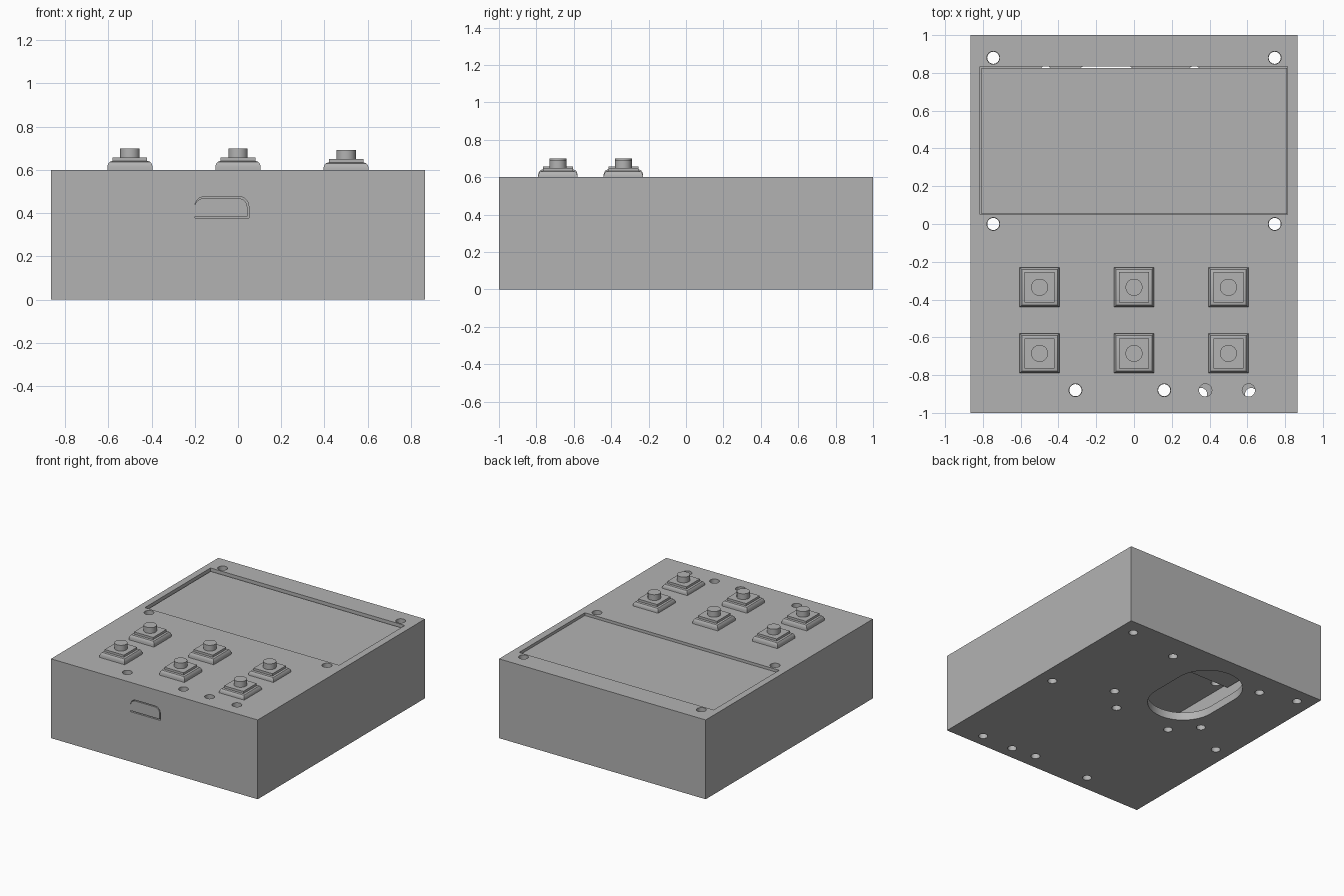
import bpy
import bmesh
from math import cos, sin, pi
from mathutils import Matrix, Vector

cube = bpy.data.objects.get("Cube")
if cube:
    bpy.data.objects.remove(cube, do_unlink=True)

grey = bpy.data.materials.new("plain grey")
grey.use_nodes = True
grey.diffuse_color = (0.45, 0.45, 0.45, 1)
grey.node_tree.nodes["Principled BSDF"].inputs["Base Color"].default_value = (0.45, 0.45, 0.45, 1)


def finish(name, bm):
    bmesh.ops.recalc_face_normals(bm, faces=bm.faces)
    mesh = bpy.data.meshes.new(name)
    bm.to_mesh(mesh)
    bm.free()
    mesh.materials.append(grey)
    obj = bpy.data.objects.new(name, mesh)
    bpy.context.collection.objects.link(obj)
    return obj


def add_prism(bm, points, low, high):
    """Extrude a flat outline from one height to another."""
    face = bm.faces.new([bm.verts.new((x, y, low)) for x, y in points])
    top = bmesh.ops.extrude_face_region(bm, geom=[face])["geom"]
    verts = [v for v in top if isinstance(v, bmesh.types.BMVert)]
    bmesh.ops.translate(bm, verts=verts, vec=(0, 0, high - low))


def rect(x0, x1, y0, y1):
    return [(x0, y0), (x1, y0), (x1, y1), (x0, y1)]


def arc(cx, cy, radius, start, end, steps):
    angles = [start + (end - start) * i / steps for i in range(steps + 1)]
    return [(cx + radius * cos(a), cy + radius * sin(a)) for a in angles]


def circle(cx, cy, radius):
    return arc(cx, cy, radius, 0, 2 * pi, 32)[:-1]


def prism(name, outlines, low, high):
    bm = bmesh.new()
    for points in outlines:
        add_prism(bm, points, low, high)
    return finish(name, bm)


def cut(obj, cutter):
    """Subtract the cutter, keep the result, drop the cutter."""
    mod = obj.modifiers.new("cut", 'BOOLEAN')
    mod.operation = 'DIFFERENCE'
    mod.solver = 'EXACT'
    mod.object = cutter
    graph = bpy.context.evaluated_depsgraph_get()
    mesh = bpy.data.meshes.new_from_object(obj.evaluated_get(graph))
    obj.modifiers.clear()
    obj.data = mesh
    bpy.data.objects.remove(cutter, do_unlink=True)


def smooth(obj):
    bpy.ops.object.select_all(action='DESELECT')
    obj.select_set(True)
    bpy.context.view_layer.objects.active = obj
    bpy.ops.object.shade_smooth_by_angle(angle=pi / 6)


W, D, H = 0.865, 1.0, 0.6
SEAM, FLOOR, WALL = 0.535, 0.06, 0.05

corners = [(x, y) for x in (-0.745, 0.745) for y in (0, 0.88)]
front_pair = [(-0.31, -0.88), (0.16, -0.88)]

# Open-topped body
body = prism("body", [rect(-W, W, -D, D)], 0, SEAM)
cut(body, prism("cavity", [rect(WALL - W, W - WALL, WALL - D, D - WALL)], FLOOR, 1))

# Screw holes and rounded opening in the floor
floor_holes = corners + front_pair + [(-0.31, 0), (0.16, 0), (0.355, -0.9), (0.62, -0.9)]
floor_holes += [(x, y) for x in (-0.467, 0.32) for y in (0.17, 0.805)]
opening = arc(-0.146, 0.62, 0.248, 0, pi, 24) + arc(-0.146, 0.36, 0.248, pi, 2 * pi, 24)
cut(body, prism("floor_cutter", [circle(x, y, 0.032) for x, y in floor_holes] + [opening], -0.1, 0.2))


# Front connector slot and the connector filling it
def slot_outline(x0, x1, z0, z1, r):
    return ([(x0, z0), (x1, z0)] + arc(x1 - r, z1 - r, r, 0, pi / 2, 8)
            + arc(x0 + r, z1 - r, r, pi / 2, pi, 8))


upright = Matrix.Rotation(pi / 2, 4, 'X')
slot = prism("slot_cutter", [slot_outline(-0.2, 0.05, 0.378, 0.476, 0.045)], 0.9, 1.1)
slot.data.transform(upright)
cut(body, slot)
connector = prism("connector", [slot_outline(-0.2, 0.043, 0.385, 0.468, 0.04)], 0.8, 0.998)
connector.data.transform(upright)

# Lid with screen window and holes
lid = prism("lid", [rect(-W, W, -D, D)], SEAM, H)
lid_holes = corners + front_pair + [(0.378, -0.88), (0.607, -0.88)]
window = rect(-0.815, 0.812, 0.05, 0.835)
cut(lid, prism("lid_cutter", [circle(x, y, 0.034) for x, y in lid_holes] + [window], 0.5, 0.7))

# Sunken screen panel
screen = prism("screen", [rect(-0.807, 0.81, 0.052, 0.825)], 0.5, 0.58)


# Push buttons: rounded square base, square plate, round plunger
def button(name, x, y, drop):
    bm = bmesh.new()
    rings = []
    for half, z in [(0.105, 0.59), (0.105, 0.615), (0.101, 0.628), (0.094, 0.637), (0.085, 0.64)]:
        z -= drop if z > 0.6 else 0
        rings.append([bm.verts.new((x + a, y + b, z)) for a, b in rect(-half, half, -half, half)])
    for low, high in zip(rings, rings[1:]):
        for i in range(4):
            j = (i + 1) % 4
            bm.faces.new((low[i], low[j], high[j], high[i]))
    bm.faces.new(rings[0][::-1])
    bm.faces.new(rings[-1])
    add_prism(bm, rect(x - 0.08, x + 0.08, y - 0.08, y + 0.08), 0.625 - drop, 0.657 - drop)
    add_prism(bm, circle(x, y, 0.045), 0.64 - drop, 0.7 - drop)
    smooth(finish(name, bm))


for row, y in (("front", -0.685), ("back", -0.335)):
    for side, x in (("right", -0.5), ("middle", 0), ("left", 0.5)):
        button(f"{row}_{side}_button", x, y, 0.007 if side == "left" else 0)

for part in (body, lid, connector):
    smooth(part)
